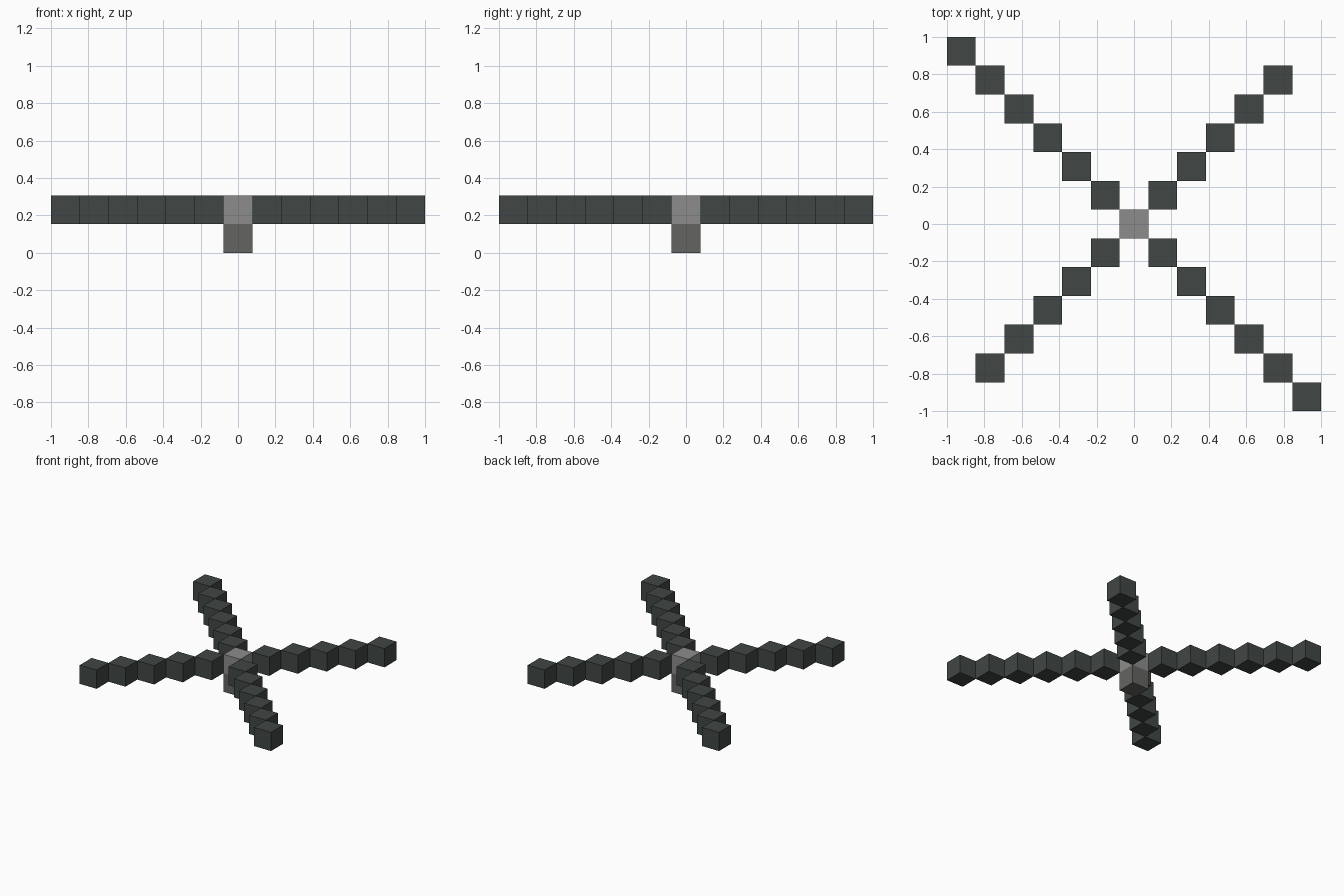
import bpy

if "Cube" in bpy.data.objects:
    bpy.data.objects.remove(bpy.data.objects["Cube"], do_unlink=True)

SIZE = 2 / 13  # thirteen blocks span the longest side


def material(name, colour):
    mat = bpy.data.materials.new(name)
    mat.use_nodes = True
    mat.diffuse_color = (*colour, 1)
    bsdf = next(n for n in mat.node_tree.nodes if n.type == 'BSDF_PRINCIPLED')
    bsdf.inputs["Base Color"].default_value = (*colour, 1)
    return mat


charcoal = material("charcoal", (0.052, 0.062, 0.060))
light_grey = material("light grey", (0.262, 0.262, 0.262))
stone_grey = material("stone grey", (0.127, 0.127, 0.119))


def block(name, x, y, layer, mat):
    """Add a cube at a grid cell."""
    location = (x * SIZE, y * SIZE, (layer + 0.5) * SIZE)
    bpy.ops.mesh.primitive_cube_add(size=SIZE, location=location)
    obj = bpy.context.object
    obj.name = name
    obj.data.materials.append(mat)


# Centre post and hub
block("post", 0, 0, 0, stone_grey)
block("hub", 0, 0, 1, light_grey)

# Four diagonal blades, one pair longer than the other
blades = {
    "back_left": (1, 1, 5),
    "front_right": (-1, -1, 5),
    "back_right": (-1, 1, 6),
    "front_left": (1, -1, 6),
}
for name, (dx, dy, count) in blades.items():
    for i in range(1, count + 1):
        block(f"{name}_blade_block_{i}", dx * i, dy * i, 1, charcoal)
